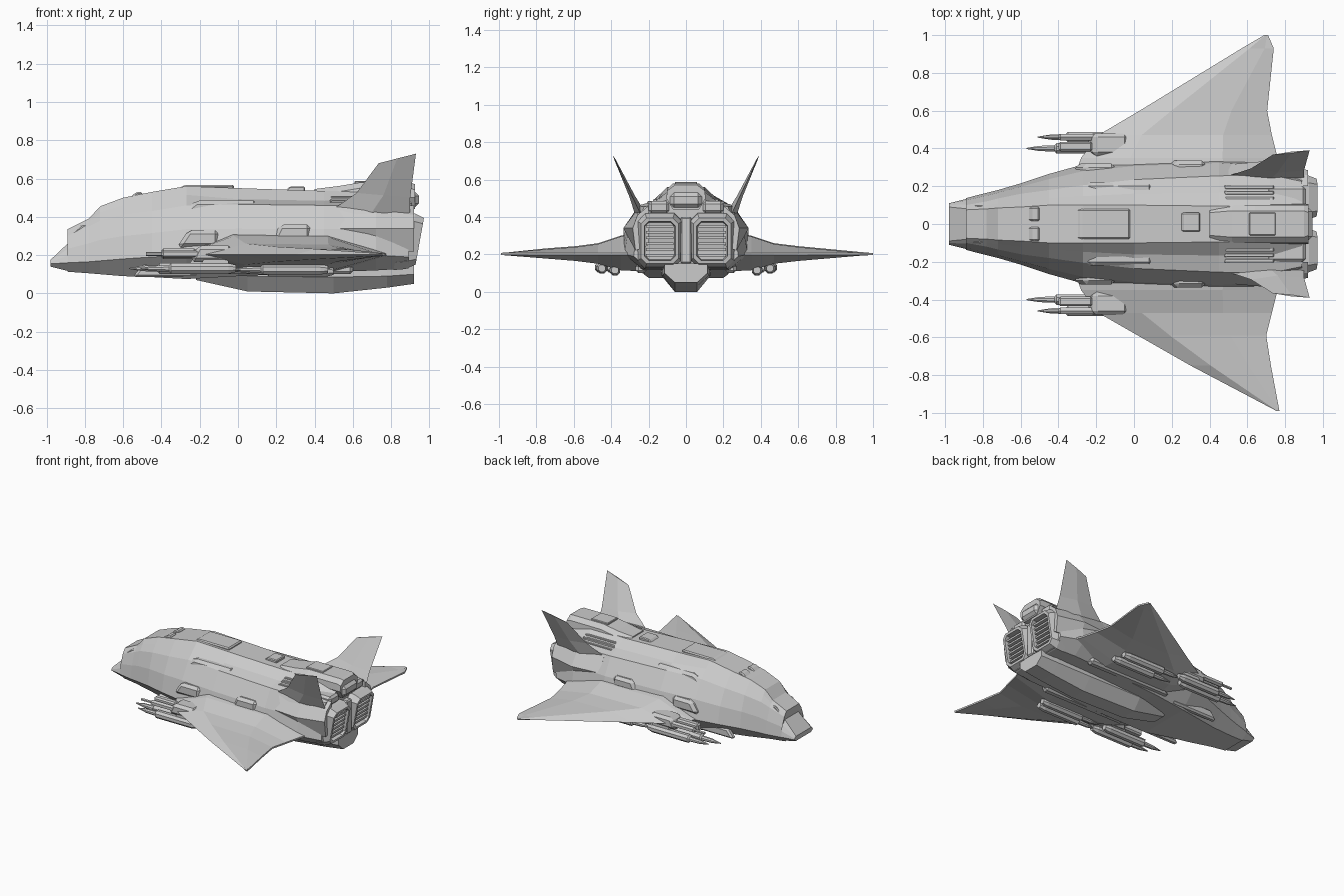
import bpy, bmesh, math

if "Cube" in bpy.data.objects:
    bpy.data.objects.remove(bpy.data.objects["Cube"])


def build(name, rings, mirror=False, bevel=0):
    """Skin a list of equal-length point rings, cap both ends, optionally mirror across y."""
    bm = bmesh.new()
    rows = [[bm.verts.new(p) for p in r] for r in rings]
    n = len(rows[0])
    for a, b in zip(rows, rows[1:]):
        for i in range(n):
            j = (i + 1) % n
            bm.faces.new((a[i], a[j], b[j], b[i]))
    bm.faces.new(rows[0])
    bm.faces.new(rows[-1])
    bmesh.ops.recalc_face_normals(bm, faces=bm.faces)
    me = bpy.data.meshes.new(name)
    bm.to_mesh(me)
    bm.free()
    ob = bpy.data.objects.new(name, me)
    bpy.context.collection.objects.link(ob)
    if bevel:
        m = ob.modifiers.new("Bevel", 'BEVEL')
        m.width, m.segments = bevel, 1
    if mirror:
        m = ob.modifiers.new("Mirror", 'MIRROR')
        m.use_axis = (False, True, False)
    return ob


def symmetric(x, half):
    """Close a half section of (y, z) points, listed top to bottom."""
    return [(x, y, z) for y, z in half] + [(x, -y, z) for y, z in reversed(half)]


def box(name, x, y, z, mirror=True, bevel=0.008, slope=0.0):
    """Box from (min, max) ranges; slope pushes the front of the top face back."""
    rings = []
    for yy in y:
        rings.append([(x[0], yy, z[0]), (x[1], yy, z[0]),
                      (x[1], yy, z[1]), (x[0] + slope, yy, z[1])])
    return build(name, rings, mirror, bevel)


def tube(name, y, z, profile, n=8):
    """Mirrored body of revolution along x from (x, radius) pairs."""
    rings = [[(x, y + r * math.cos(math.tau * (i + .5) / n),
               z + r * math.sin(math.tau * (i + .5) / n)) for i in range(n)]
             for x, r in profile]
    return build(name, rings, True)


# Fuselage: x, top half width, top z, shoulder y, z, chine y, z, bottom half width, z
stations = [
    (-.98, .09, .175, .10, .17, .11, .155, .09, .14),
    (-.88, .08, .27, .105, .24, .135, .16, .09, .115),
    (-.89, .075, .335, .10, .30, .137, .16, .09, .113),
    (-.78, .08, .39, .12, .35, .165, .165, .10, .105),
    (-.72, .085, .455, .135, .38, .18, .17, .11, .10),
    (-.60, .09, .50, .16, .41, .215, .18, .13, .09),
    (-.45, .10, .53, .18, .43, .265, .19, .16, .085),
    (-.27, .10, .56, .205, .46, .315, .20, .20, .075),
    (.00, .10, .55, .235, .465, .34, .20, .22, .09),
    (.45, .095, .535, .255, .46, .355, .20, .23, .11),
    (.72, .09, .54, .26, .46, .33, .20, .23, .12),
    (.89, .085, .50, .225, .455, .28, .19, .21, .13),
]
rings = []
for x, t, zt, s, zs, w, zc, b, z0 in stations:
    k = .32 if x > -.1 else .55      # spine steps down to a flatter shoulder aft
    spine = (t + (s - t) * .45, zs + (zt - zs) * k)
    mid = (s + (w - s) * .68, zs + (zc - zs) * .48)
    rings.append(symmetric(x, [(t, zt), spine, (s, zs), mid, (w, zc), (b, z0)]))
build("fuselage", rings)

# Keel pod under the belly
build("keel_pod", [symmetric(x, [(a, .15), (a, zm), (b, z)]) for x, a, zm, b, z in [
    (-.22, .08, .09, .05, .07), (.05, .125, .09, .06, .01), (.50, .13, .085, .06, 0),
    (.78, .125, .09, .06, .03), (.92, .115, .10, .06, .05)]])

# Delta wings, tip shape differing slightly per side: span y, leading x, trailing x, top z, bottom z
root = [(.24, -.32, .80, .32, .11), (.35, -.28, .76, .30, .115), (.47, -.19, .73, .26, .15)]
tips = {1: [(.60, .03, .705, .244, .165), (.93, .57, .74, .213, .193), (1.0, .69, .71, .207, .197)],
        -1: [(.59, .02, .70, .244, .165), (.75, .30, .725, .232, .178), (.99, .755, .77, .207, .197)]}
for side, tip in tips.items():
    rings = []
    for y, x0, x1, zt, zb in root + tip:
        d, y = x1 - x0, y * side
        rings.append([(x0, y, .203), (x0 + .25 * d, y, zt), (x0 + .72 * d, y, zt - .005),
                      (x1, y, .208), (x1, y, .196), (x0 + .72 * d, y, zb), (x0 + .25 * d, y, zb)])
    build("wing", rings)

# Canted tail fins
rings = []
for x0, z0, x1, z1, th in [(.44, .40, .90, .36, .035), (.62, .525, .90, .50, .016),
                           (.735, .68, .93, .73, .004)]:
    xm, zm = (x0 + x1) / 2, (z0 + z1) / 2
    cant = lambda z: .245 + (z - .42) * .47
    rings.append([(x0, cant(z0), z0), (xm, cant(zm) + th, zm),
                  (x1, cant(z1), z1), (xm, cant(zm) - th, zm)])
build("tail_fin", rings, True)
build("fin_fairing", [[(x, .20, .46), (x, .26, .46 - d), (x, w, .34), (x, .27, .22), (x, .20, .25)]
                      for x, w, d in [(.50, .315, .01), (.72, .335, .02), (.92, .285, .05)]], True)

# Engine nozzles: chamfered rectangular frames with a recess and slats
def nozzle_ring(x, w, h, c):
    pts = [(w, h - c), (w - c, h), (c - w, h), (-w, h - c),
           (-w, c - h), (c - w, -h), (w - c, -h), (w, c - h)]
    return [(x + .18 * z, .14 + y, .272 + z) for y, z in pts]

build("engine_nozzle", [nozzle_ring(.84, .12, .15, .04), nozzle_ring(.90, .118, .145, .04),
                        nozzle_ring(.95, .10, .122, .03), nozzle_ring(.95, .083, .105, .025),
                        nozzle_ring(.90, .078, .098, .02)], True)
for i in range(6):
    z = .195 + i * .031
    x = .925 + .18 * (z - .272)
    box("engine_slat", (x - .03, x + .012), (.066, .214), (z - .007, z + .007), bevel=0, slope=.015)
box("engine_divider", (.86, .93), (-.03, .03), (.15, .40), False)

# Dorsal engine housing with side ducts and hatch
build("dorsal_housing", [symmetric(x, [(a, z), (.10, z - .03), (.105, .50), (.07, .44)])
                         for x, a, z in [(.40, .06, .545), (.52, .07, .56), (.64, .07, .58),
                                         (.90, .07, .58), (.925, .06, .57)]])
box("dorsal_exhaust", (.88, .945), (-.085, .085), (.45, .53), False, .02)
box("dorsal_hatch", (.61, .75), (-.06, .06), (.57, .588), False, .004)
for y in (.135, .165, .195):
    box("dorsal_vent", (.44, .74), (y - .01, y + .01), (.44, .515 - (y - .12) * .4),
        bevel=.003, slope=.05)
box("vent_block", (.70, .91), (.09, .20), (.42, .485), bevel=.015)

# Raised panels on spine and flanks
box("spine_panel", (-.34, -.02), (-.08, .08), (.53, .566), False, .008, .06)
box("spine_hatch", (.24, .35), (-.04, .06), (.53, .558), False, .006, .03)
box("roof_sensor", (-.58, -.50), (.015, .09), (.49, .53), slope=.05)
box("brow_frame", (-.885, -.78), (.075, .105), (.30, .36), bevel=.006, slope=.07)
box("flank_panel", (.18, .38), (.27, .335), (.28, .36), bevel=.02, slope=.04)
box("shoulder_panel", (-.30, .10), (.14, .22), (.42, .485), bevel=.02, slope=.08)
box("flank_intake", (-.32, -.10), (.25, .32), (.24, .33), bevel=.02, slope=.06)

# Wing root weapon nacelles, guns, missiles and pylons
box("weapon_nacelle", (-.25, -.03), (.36, .48), (.165, .25), bevel=.02, slope=.04)
box("gun_housing", (-.40, -.22), (.385, .435), (.18, .235), bevel=.01)
tube("gun_barrel", .46, .205, [(-.48, .01), (-.40, .01), (-.39, .02), (-.20, .02)], 6)
missile = [(0, .003), (.07, .015), (.15, .018), (.16, .03), (.46, .03), (.50, .02)]
for x, y, z in [(-.57, .40, .13), (-.51, .46, .13), (.00, .38, .115), (-.03, .45, .125)]:
    tube("missile", y, z, [(x + d, r) for d, r in missile])
    box("missile_pylon", (x + .30, x + .46), (y - .012, y + .012), (z, z + .06), bevel=0, slope=.04)

# Belly rails along the lower chine
box("belly_rail", (-.55, -.16), (.18, .225), (.085, .15), bevel=.012, slope=.05)
box("belly_duct", (-.10, .60), (.21, .27), (.10, .15), bevel=.015, slope=.08)
